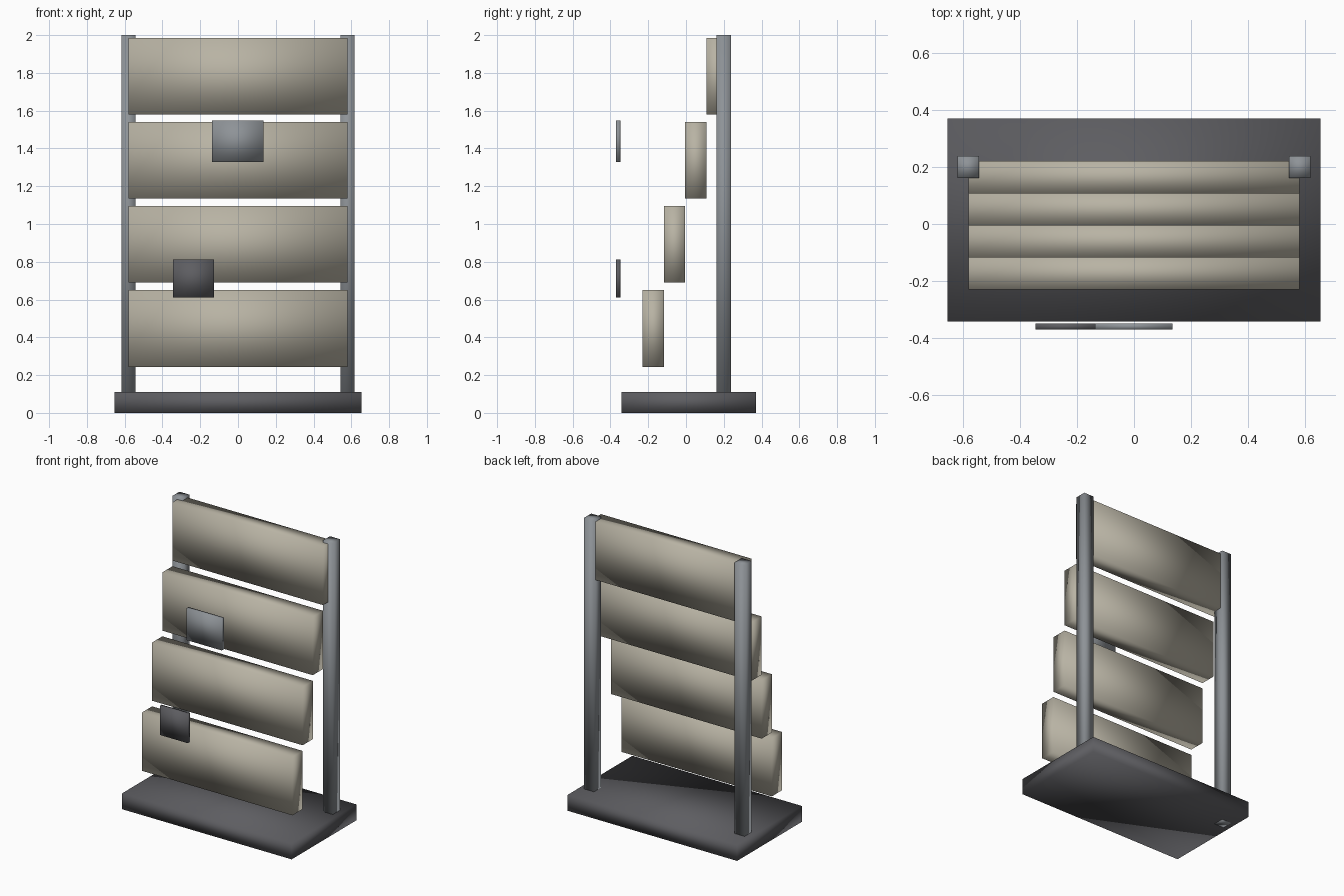
import bpy
import bmesh

if "Cube" in bpy.data.objects:
    bpy.data.objects.remove(bpy.data.objects["Cube"])


def material(name, color):
    mat = bpy.data.materials.new(name)
    mat.diffuse_color = (*color, 1)
    mat.use_nodes = True
    mat.node_tree.nodes["Principled BSDF"].inputs["Base Color"].default_value = mat.diffuse_color
    return mat


def box(name, x, y, z, mat):
    """Soft-shaded box spanning the given (min, max) ranges."""
    bm = bmesh.new()
    bmesh.ops.create_cube(bm, size=1)
    for v in bm.verts:
        v.co = [(lo + hi) / 2 + c * (hi - lo) for c, (lo, hi) in zip(v.co, (x, y, z))]
    for f in bm.faces:
        f.smooth = True
    mesh = bpy.data.meshes.new(name)
    bm.to_mesh(mesh)
    bm.free()
    mesh.materials.append(mat)
    obj = bpy.data.objects.new(name, mesh)
    bpy.context.collection.objects.link(obj)
    return obj


tan = material("tan_panel", (0.48, 0.45, 0.37))
steel = material("grey_metal", (0.27, 0.29, 0.31))
dark = material("dark_metal", (0.11, 0.11, 0.12))

# Base slab
box("base", (-0.653, 0.653), (-0.342, 0.37), (0, 0.111), dark)

# Two rear posts
for side, x in (("left", -0.58), ("right", 0.58)):
    box(f"{side}_post", (x - 0.038, x + 0.038), (0.161, 0.238), (0, 2.0), steel)

# Four panels, stepping forward towards the bottom
for i in range(4):
    y, z = -0.229 + i * 0.1122, 0.244 + i * 0.4453
    box(f"panel_{i + 1}", (-0.58, 0.58), (y, y + 0.1122), (z, z + 0.406), tan)

# Floating cards in front of the panels
box("upper_card", (-0.137, 0.134), (-0.37, -0.348), (1.327, 1.549), steel)
box("lower_card", (-0.344, -0.127), (-0.37, -0.348), (0.611, 0.813), dark)
